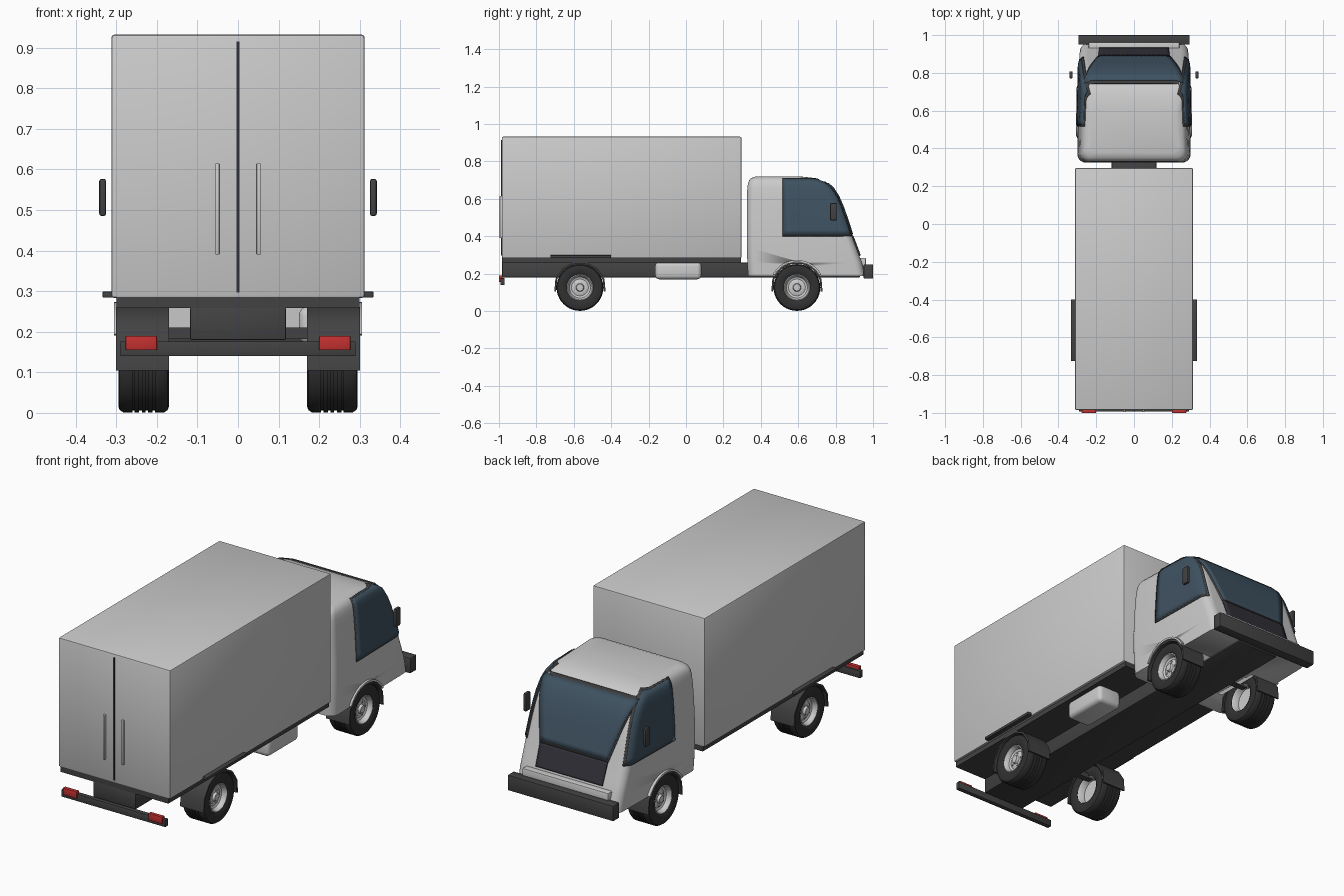
import bpy, bmesh, math
from mathutils import Vector
from mathutils.bvhtree import BVHTree

if "Cube" in bpy.data.objects:
    bpy.data.objects.remove(bpy.data.objects["Cube"])


def mat(name, *c):
    m = bpy.data.materials.new(name)
    m.diffuse_color = (*c, 1)
    m.use_nodes = True
    m.node_tree.nodes["Principled BSDF"].inputs["Base Color"].default_value = m.diffuse_color
    return m


DARK = mat("dark_plastic", .055, .055, .057)
TYRE = mat("rubber", .03, .03, .03)
GLASS = mat("glass", .05, .085, .12)
RED = mat("red_lens", .55, .03, .03)
SEAM = mat("seam", .03, .03, .04)


def finish(bm, name, m=None, angle=35):
    bmesh.ops.recalc_face_normals(bm, faces=bm.faces[:])
    me = bpy.data.meshes.new(name)
    bm.to_mesh(me)
    bm.free()
    o = bpy.data.objects.new(name, me)
    bpy.context.collection.objects.link(o)
    if m:
        me.materials.append(m)
    bpy.ops.object.select_all(action='DESELECT')
    o.select_set(True)
    bpy.context.view_layer.objects.active = o
    bpy.ops.object.shade_smooth_by_angle(angle=math.radians(angle))
    return o


def box(name, x, y, z, m=None, bevel=0, seg=2):
    bm = bmesh.new()
    bmesh.ops.create_cube(bm, size=1)
    for v in bm.verts:
        v.co = [(a + b) / 2 + c * (b - a) for c, (a, b) in zip(v.co, (x, y, z))]
    if bevel:
        bmesh.ops.bevel(bm, geom=bm.edges[:], offset=bevel, segments=seg, profile=.5, affect='EDGES')
    return finish(bm, name, m)


def sides(x, s):
    return tuple(sorted((x[0] * s, x[1] * s)))


# lathe of (x, radius) points about an axis parallel to x
def lathe(name, prof, s, cx, cy, cz, m=None, closed=False, n=40):
    bm = bmesh.new()
    rings = []
    for i in range(n):
        a = math.tau * i / n
        rings.append([bm.verts.new((s * (cx + x), cy + r * math.cos(a), cz + r * math.sin(a))) for x, r in prof])
    k = len(prof)
    for i in range(n):
        A, B = rings[i], rings[(i + 1) % n]
        for j in range(k if closed else k - 1):
            q = (j + 1) % k
            bm.faces.new((A[j], A[q], B[q], B[j]))
    bmesh.ops.remove_doubles(bm, verts=bm.verts[:], dist=1e-5)
    return finish(bm, name, m)


# arched strip around a wheel
def arch(name, x, cy, cz, r0, r1, a0, a1, n, m=None):
    bm = bmesh.new()
    prev = None
    for i in range(n + 1):
        a = math.radians(a0 + (a1 - a0) * i / n)
        ring = [bm.verts.new((px, cy + r * math.cos(a), cz + r * math.sin(a)))
                for px, r in ((x[0], r0), (x[1], r0), (x[1], r1), (x[0], r1))]
        if prev:
            for j in range(4):
                bm.faces.new((prev[j], prev[(j + 1) % 4], ring[(j + 1) % 4], ring[j]))
        if i in (0, n):
            bm.faces.new(ring)
        prev = ring
    return finish(bm, name, m)


# cab: rounded plan sections lofted upward (z, back y, front y, half width)
LEVELS = [(.187, .332, .958, .296), (.26, .328, .94, .299), (.33, .326, .914, .30), (.4, .325, .888, .30),
          (.48, .325, .862, .297), (.55, .325, .838, .293), (.61, .326, .812, .289), (.66, .328, .78, .284),
          (.685, .332, .748, .279), (.70, .338, .717, .272), (.712, .35, .68, .26), (.72, .375, .61, .235)]


def level(z, k):
    for a, b in zip(LEVELS, LEVELS[1:]):
        if z <= b[0]:
            t = max(0, (z - a[0]) / (b[0] - a[0]))
            return a[k] + (b[k] - a[k]) * t
    return LEVELS[-1][k]


def cab_bmesh():
    bm = bmesh.new()
    prev = None
    r, n = .045, 6
    for z, yb, yf, hw in LEVELS:
        ring = []
        fw = hw - .01
        for cx, cy, a0 in ((fw - r, yf - r, 0), (r - fw, yf - r, 90), (r - hw, yb + r, 180), (hw - r, yb + r, 270)):
            for i in range(n + 1):
                a = math.radians(a0 + 90 * i / n)
                ring.append(bm.verts.new((cx + r * math.cos(a), cy + r * math.sin(a), z)))
        if prev:
            for j in range(len(ring)):
                q = (j + 1) % len(ring)
                bm.faces.new((prev[j], prev[q], ring[q], ring[j]))
        else:
            bm.faces.new(ring)
        prev = ring
    bm.faces.new(prev)
    bmesh.ops.recalc_face_normals(bm, faces=bm.faces[:])
    return bm


bm = cab_bmesh()
cab_tree = BVHTree.FromBMesh(bm)
cab = finish(bm, "cab", None, 40)

AXLES = {"front": .593, "rear": -.567}
WZ = .126
for s in (1, -1):
    cut = lathe("arch_cutter", [(0, 0), (0, .138), (.2, .138), (.2, 0)], s, .16, AXLES["front"], WZ)
    md = cab.modifiers.new("arch", 'BOOLEAN')
    md.operation, md.object, md.solver = 'DIFFERENCE', cut, 'EXACT'
    bpy.context.view_layer.objects.active = cab
    bpy.ops.object.modifier_apply(modifier="arch")
    bpy.data.objects.remove(cut)


# thin panel draped onto the cab: f(u, v) gives the point that is cast along d
def panel(name, f, d, lift, m, nu=16, nv=12):
    bm = bmesh.new()
    g = []
    for j in range(nv + 1):
        row = []
        for i in range(nu + 1):
            p = Vector(f(i / nu, j / nv))
            hit, nrm, _, _ = cab_tree.ray_cast(p, Vector(d))
            row.append(bm.verts.new(hit + nrm * lift if hit else p + Vector(d)))
        g.append(row)
    for j in range(nv):
        for i in range(nu):
            bm.faces.new((g[j][i], g[j][i + 1], g[j + 1][i + 1], g[j + 1][i]))
    o = finish(bm, name, m)
    md = o.modifiers.new("thickness", 'SOLIDIFY')
    md.thickness, md.offset = .008, 0


def front_panel(name, z0, z1, w0, w1, lift, m):
    panel(name, lambda u, v: ((2 * u - 1) * (w0 + (w1 - w0) * v), 2, z0 + (z1 - z0) * v), (0, -1, 0), lift, m)


def side_panel(name, s, y0, z0, z1, gap, lift, m):
    def f(u, v):
        z = z0 + (z1 - z0) * v
        return (s * 2, y0 + (level(z, 2) - gap - y0) * math.sin(u * math.pi / 2), z)
    panel(name, f, (-s, 0, 0), lift, m)


# windows, trim and grille
front_panel("windscreen_trim", .40, .688, .19, .268, .001, DARK)
front_panel("windscreen", .41, .678, .183, .26, .005, GLASS)
front_panel("grille", .295, .40, .185, .188, .004, SEAM)
for s in (1, -1):
    side_panel("side_window_trim", s, .516, .4, .708, .005, .001, DARK)
    side_panel("side_window", s, .524, .408, .702, .012, .004, GLASS)
    box("mirror", sides((.325, .342), s), (.77, .808), (.485, .577), DARK, .006)
box("headlamp_panel", (-.24, .24), (.92, .962), (.22, .285), None, .006)
box("front_bumper", (-.295, .295), (.95, 1.0), (.173, .25), DARK, .004)

# cargo body and doors
box("cargo_box", (-.312, .312), (-.985, .297), (.283, .932), None, .007)
box("box_floor", (-.3, .3), (-.983, .295), (.258, .286), DARK)
box("door_seam", (-.004, .004), (-.988, -.97), (.297, .915), SEAM)
for s in (1, -1):
    box("door_handle", sides((.046, .056), s), (-.996, -.98), (.39, .615), None, .002)
    box("side_rail", sides((.30, .334), s), (-.725, -.4), (.284, .299), DARK, .003)
    box("tail_light", sides((.2, .277), s), (-1.0, -.98), (.155, .19), RED, .002)

# chassis
box("chassis", (-.118, .118), (-.983, .93), (.18, .259), DARK, .003)
box("rear_bumper", (-.29, .29), (-.993, -.97), (.14, .176), DARK, .002)
box("fuel_tank", (.15, .285), (-.165, .082), (.17, .262), None, .022, 4)

# wheels, axles and mudguards
half = [(.0, .125), (.004, .125), (.004, .12), (.011, .12), (.011, .125), (.022, .125), (.022, .12),
        (.028, .12), (.028, .125), (.05, .125), (.059, .119), (.0625, .11), (.0625, .085), (.055, .07)]
tyre = [(-x, r) for x, r in reversed(half[1:])] + half
rim = [(-.055, .071), (-.045, .064), (-.02, .06), (-.015, 0)]
rim_out = [(.055, .071), (.057, .066), (.048, .06), (.034, .056), (.03, .045), (.036, .03), (.036, .022),
           (.048, .018), (.048, 0)]
for end, y in AXLES.items():
    box(end + "_axle", (-.2, .2), (y - .015, y + .015), (.182, .21), DARK)
    for s in (1, -1):
        lathe(end + "_tyre", tyre, s, .2325, y, WZ, TYRE, True)
        lathe(end + "_rim", rim_out, s, .2325, y, WZ)
        lathe(end + "_rim_back", rim, s, .2325, y, WZ)
        for i in range(5):
            a = math.tau * i / 5
            lathe("wheel_nut", [(0, .005), (.01, .005), (.01, 0)], s, .262, y + .032 * math.cos(a),
                  WZ + .032 * math.sin(a), None, False, 8)
        arch(end + "_mudguard", sides((.17, .301), s), y, WZ, .129, .139, -9, 189, 7, DARK)
        if end == "front":
            arch("arch_lip", sides((.27, .306), s), y, WZ, .137, .147, 28, 152, 20)
